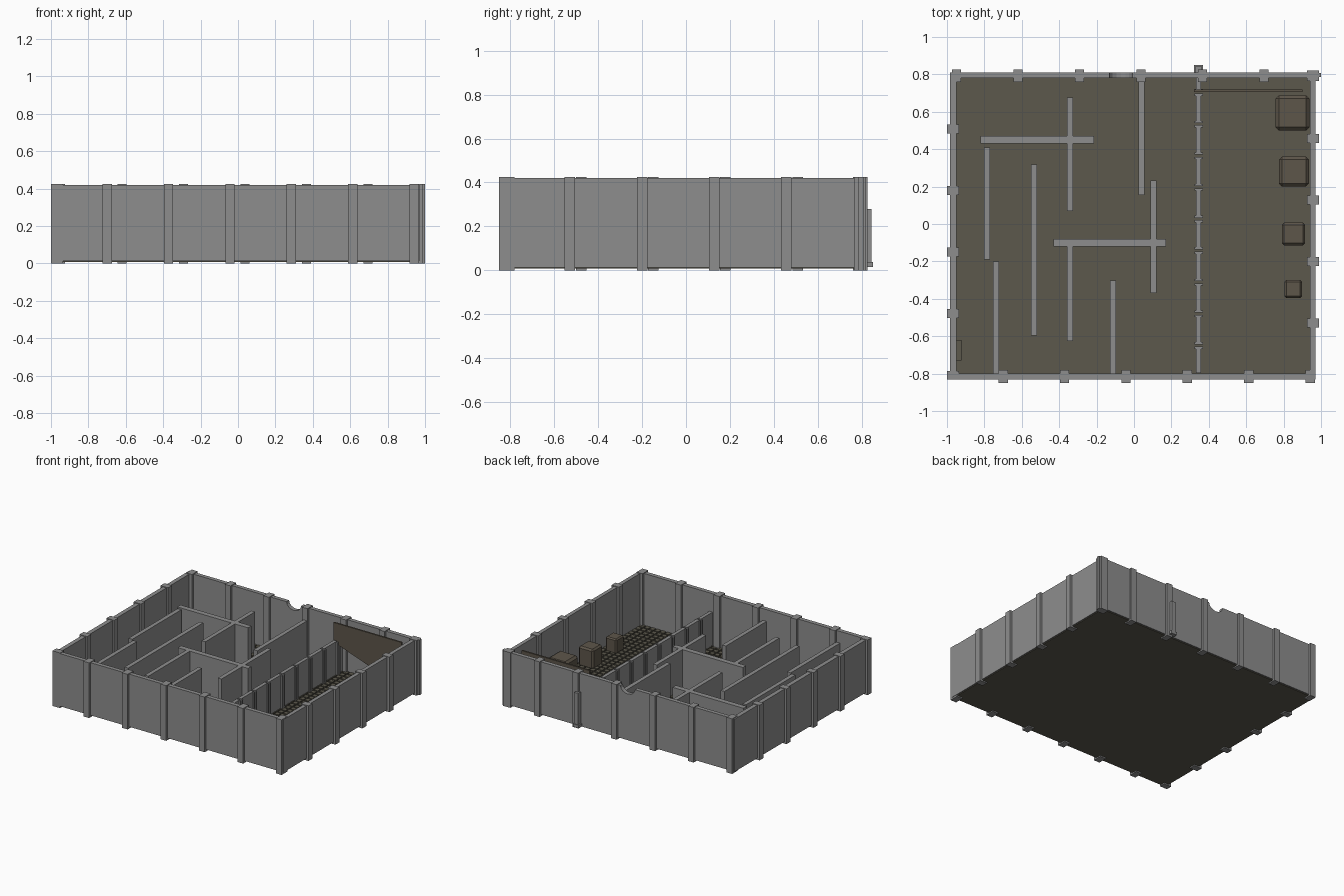
import bpy, bmesh, math

if "Cube" in bpy.data.objects:
    bpy.data.objects.remove(bpy.data.objects["Cube"])

def material(name, rgb):
    m = bpy.data.materials.new(name)
    m.diffuse_color = (*rgb, 1)
    m.use_nodes = True
    m.node_tree.nodes["Principled BSDF"].inputs["Base Color"].default_value = m.diffuse_color
    return m

GREY = material("concrete_grey", (0.27, 0.27, 0.27))
STONE = material("olive_stone", (0.107, 0.098, 0.073))
WOOD = material("dull_brown", (0.11, 0.092, 0.068))

def finish(name, bm, mat):
    bmesh.ops.recalc_face_normals(bm, faces=bm.faces)
    me = bpy.data.meshes.new(name)
    bm.to_mesh(me)
    bm.free()
    me.materials.append(mat)
    ob = bpy.data.objects.new(name, me)
    bpy.context.collection.objects.link(ob)
    return ob

def add_box(bm, x0, x1, y0, y1, z0, z1):
    vs = bmesh.ops.create_cube(bm, size=1)["verts"]
    bmesh.ops.scale(bm, vec=(x1 - x0, y1 - y0, z1 - z0), verts=vs)
    bmesh.ops.translate(bm, vec=((x0 + x1) / 2, (y0 + y1) / 2, (z0 + z1) / 2), verts=vs)

def box(name, mat, *dims):
    bm = bmesh.new()
    add_box(bm, *dims)
    return finish(name, bm, mat)

def prism(name, mat, pts, y0, y1):
    """Extrude an x-z outline along y."""
    bm = bmesh.new()
    face = bm.faces.new([bm.verts.new((x, y0, z)) for x, z in pts])
    ext = bmesh.ops.extrude_face_region(bm, geom=[face])["geom"]
    bmesh.ops.translate(bm, vec=(0, y1 - y0, 0),
                        verts=[v for v in ext if isinstance(v, bmesh.types.BMVert)])
    return finish(name, bm, mat)

# Floor slab with raised square tiles
FLOOR = 0.025
box("floor_slab", STONE, -0.975, 0.962, -0.822, 0.802, 0.009, 0.017)
bm = bmesh.new()
NX, NY = 43, 36
px, py = 1.89 / NX, 1.58 / NY
for i in range(NX):
    for j in range(NY):
        x, y = -0.95 + i * px, -0.80 + j * py
        add_box(bm, x + 0.005, x + px - 0.005, y + 0.005, y + py - 0.005, 0.016, FLOOR)
finish("floor_tiles", bm, STONE)

# Outer walls; the back one has a broken bite in its top edge
B, T = 0.014, 0.42
box("left_wall", GREY, -0.983, -0.95, -0.83, 0.81, B, T)
box("right_wall", GREY, 0.94, 0.97, -0.83, 0.81, B, T)
box("front_wall", GREY, -0.983, 0.97, -0.832, -0.80, B, T)
bite = [(-0.07 + 0.062 * math.cos(a), T - 0.05 * math.sin(a))
        for a in [math.pi * k / 8 for k in range(9)]]
prism("back_wall", GREY, [(-0.983, B), (0.97, B), (0.97, T)] + bite + [(-0.983, T)],
      0.78, 0.811)

# Posts along the outer walls
bm = bmesh.new()
H = 0.425
STEP = 0.3285
for k in range(6):
    xb, xf = -0.948 + k * STEP, -0.70 + k * STEP
    add_box(bm, xb - 0.024, xb + 0.024, 0.76, 0.826, 0, H)
    add_box(bm, xf - 0.025, xf + 0.025, -0.85, -0.78, 0, H)
for k in range(4):
    yl, yr = 0.508 - k * STEP, 0.457 - k * STEP
    add_box(bm, -1.0, -0.936, yl - 0.024, yl + 0.024, 0, H)
    add_box(bm, 0.925, 0.988, yr - 0.024, yr + 0.024, 0, H)
add_box(bm, -1.0, -0.936, -0.832, -0.785, 0, H)
add_box(bm, 0.925, 0.988, 0.765, 0.82, 0, H)
add_box(bm, 0.97, 1.0, 0.785, 0.808, 0, H)
finish("wall_posts", bm, GREY)

# Inner maze walls: (centre line, from, to)
IH = 0.33
for n, (x, y0, y1) in enumerate([
        (-0.343, 0.07, 0.675), (-0.785, -0.19, 0.41), (-0.535, -0.596, 0.318),
        (0.04, 0.155, 0.78), (0.103, -0.37, 0.232), (-0.738, -0.80, -0.20),
        (-0.343, -0.625, -0.10), (-0.112, -0.80, -0.302)]):
    box(f"inner_wall_long_{n}", GREY, x - 0.016, x + 0.016, y0, y1, 0.016, IH)
for n, (y, x0, x1) in enumerate([(0.45, -0.82, -0.215), (-0.10, -0.43, 0.17)]):
    box(f"inner_wall_cross_{n}", GREY, x0, x1, y - 0.02, y + 0.02, 0.016, IH)

# Panelled partition with joint posts
bm = bmesh.new()
joints = [0.703 - k * 0.169 for k in range(9)]
edges = [0.79] + joints + [-0.805]
for a, b in zip(edges, edges[1:]):
    add_box(bm, 0.331, 0.358, b + 0.008, a - 0.008, 0.016, 0.28)
for y in joints:
    for s in (-1, 1):
        add_box(bm, 0.323, 0.368, y + s * 0.012 - 0.006, y + s * 0.012 + 0.006, 0.016, 0.275)
finish("partition_panels", bm, GREY)

# End of the partition showing outside the back wall
box("partition_end", GREY, 0.33, 0.362, 0.80, 0.845, 0.035, 0.28)
box("partition_end_foot", GREY, 0.32, 0.37, 0.80, 0.85, 0.015, 0.038)

# Slanted board near the back wall
prism("slanted_board", WOOD, [(0.32, 0.26), (0.90, 0.06), (0.90, 0.41), (0.32, 0.41)],
      0.705, 0.718)

# Row of crates growing towards the back
for n, (x0, x1, y0, y1, h) in enumerate([
        (0.757, 0.938, 0.50, 0.688, 0.25), (0.775, 0.935, 0.20, 0.36, 0.21),
        (0.79, 0.915, -0.115, 0.007, 0.17), (0.805, 0.898, -0.395, -0.30, 0.13)]):
    crate = box(f"crate_{n}", WOOD, x0, x1, y0, y1, 0.016, h)
    bev = crate.modifiers.new("worn_edges", "BEVEL")
    bev.width = (x1 - x0) * 0.1
    bev.segments = 1

# Low plate on the left wall
box("left_hatch", STONE, -0.952, -0.922, -0.73, -0.62, 0.016, 0.22)
